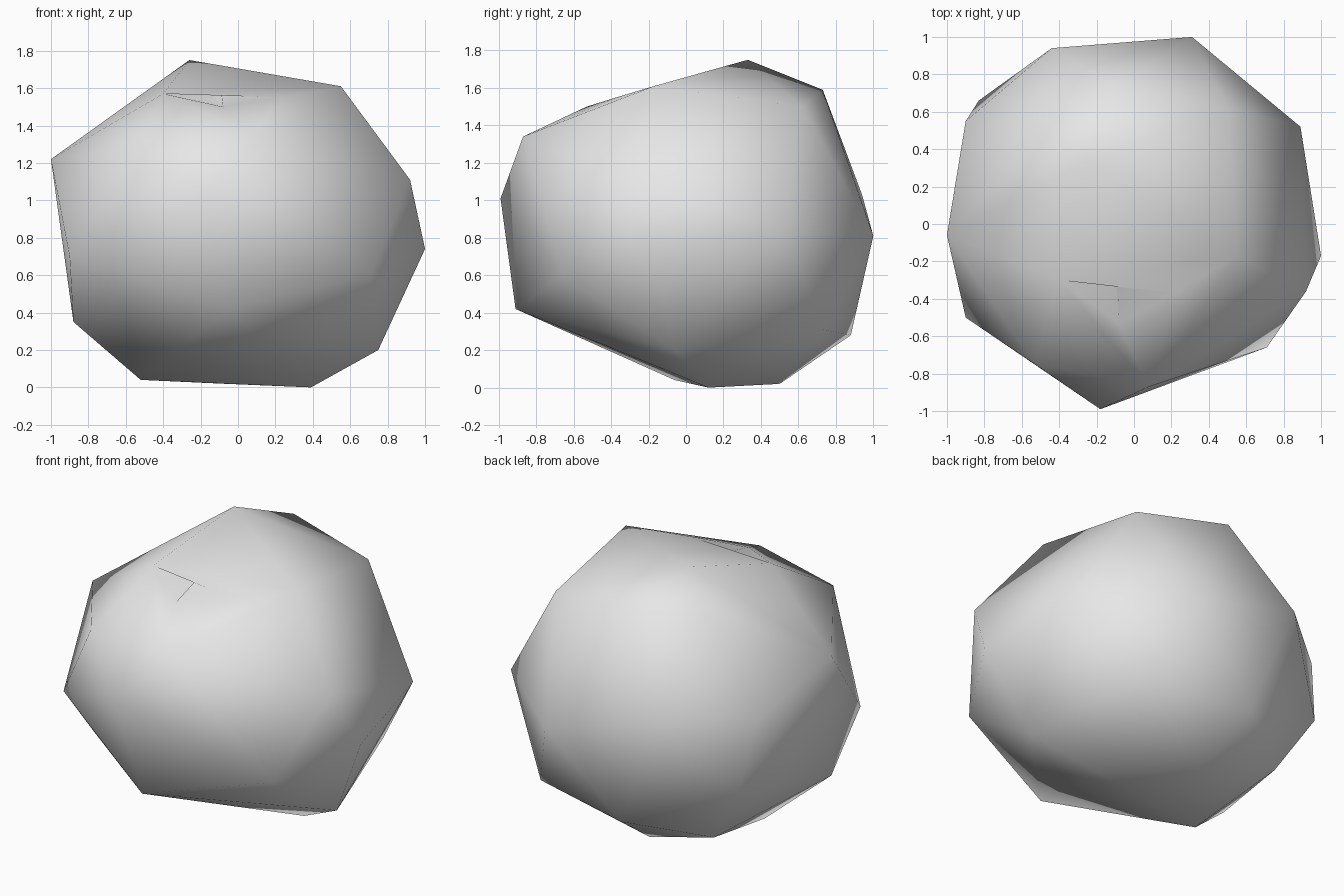
import bpy, bmesh

if "Cube" in bpy.data.objects:
    bpy.data.objects.remove(bpy.data.objects["Cube"])

# Corner points of the boulder, grouped by region
top = [(-.26, .33, 1.75), (-.4, -.3, 1.57), (-.08, -.53, 1.5), (.22, -.37, 1.55)]  # rim of the notch
shoulder = [(-.11, .73, 1.59), (.5, .62, 1.5), (.55, -.17, 1.61), (.08, -.87, 1.34),
            (-.53, -.75, 1.29), (-1, -.06, 1.22), (-.49, .5, 1.57)]
waist = [(-.18, -.99, 1.01), (.92, -.36, 1.11), (1, -.17, .74), (.89, .52, .85),
         (.31, 1, .81), (-.44, .94, 1.03), (-.9, .55, 1.02), (-.83, .66, .56),
         (-.9, -.5, .7), (.71, -.66, .6)]
base = [(-.05, -.91, .42), (.75, -.06, .2), (.53, .73, .31), (-.15, .88, .28), (-.6, .57, .18),
        (-.88, -.23, .35), (-.52, -.06, .04), (.39, .12, 0), (-.09, .5, .02)]

# Boulder body: hull around the corner points
bm = bmesh.new()
rim = [bm.verts.new(p) for p in top]
for p in shoulder + waist + base:
    bm.verts.new(p)
bmesh.ops.convex_hull(bm, input=list(bm.verts))

# Notch in the top: open the hull between the rim points and fold it inwards
lid = [f for f in bm.faces if all(v in rim for v in f.verts)]
bmesh.ops.delete(bm, geom=lid, context='FACES_ONLY')
loose = [e for e in bm.edges if not e.link_faces]
bmesh.ops.delete(bm, geom=loose, context='EDGES')
peak, left, front, right = rim
ledge = bm.verts.new((-.1, .03, 1.65))
pit = bm.verts.new((-.12, -.1, 1.53))
for tri in ((peak, ledge, right), (ledge, front, right), (ledge, pit, front),
            (peak, pit, ledge), (peak, left, pit), (left, front, pit)):
    bm.faces.new(tri)
bmesh.ops.recalc_face_normals(bm, faces=bm.faces)
for f in bm.faces:
    f.smooth = True

mesh = bpy.data.meshes.new("boulder")
bm.to_mesh(mesh)
bm.free()
boulder = bpy.data.objects.new("boulder", mesh)
bpy.context.collection.objects.link(boulder)

# Stone colour
stone = bpy.data.materials.new("grey_stone")
stone.diffuse_color = (.8, .8, .8, 1)
stone.use_nodes = True
stone.node_tree.nodes["Principled BSDF"].inputs["Base Color"].default_value = stone.diffuse_color
mesh.materials.append(stone)
